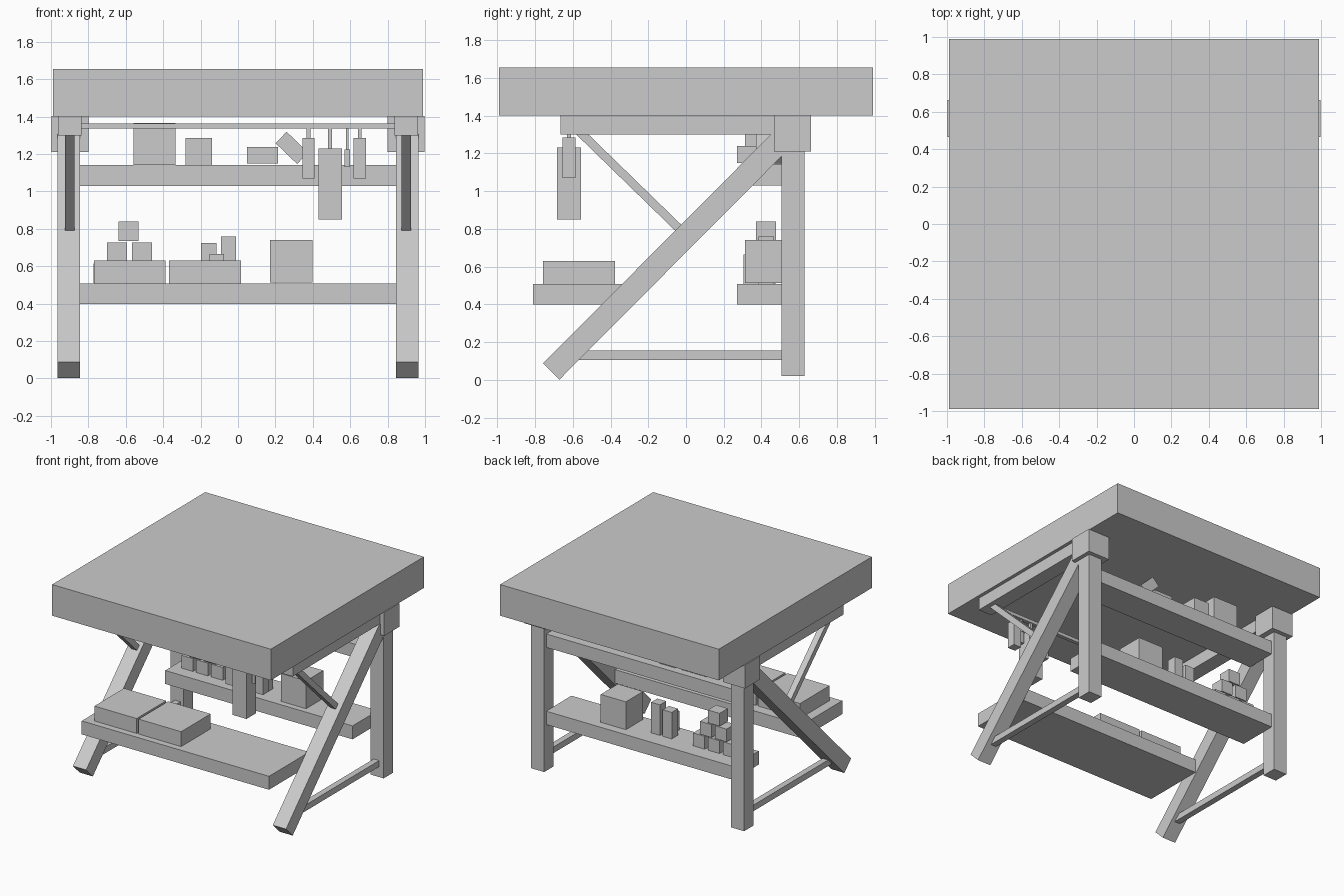
import bpy, math


def box(name, x, y, z, tilt_x=0.0, tilt_y=0.0):
    """Box from (min, max) ranges on each axis, optionally tilted about its centre."""
    bpy.ops.mesh.primitive_cube_add(
        size=1, location=[(r[0] + r[1]) / 2 for r in (x, y, z)])
    ob = bpy.context.object
    ob.name = name
    ob.scale = [r[1] - r[0] for r in (x, y, z)]
    bpy.ops.object.transform_apply(location=False, rotation=False, scale=True)
    ob.rotation_euler = (tilt_x, tilt_y, 0)
    return ob


def beam(name, x, a, b, t):
    """Square-ended beam in the side plane from a to b (y, z), thickness t."""
    length = math.dist(a, b)
    cy, cz = (a[0] + b[0]) / 2, (a[1] + b[1]) / 2
    angle = math.atan2(b[1] - a[1], b[0] - a[0])
    return box(name, x, (cy - length / 2, cy + length / 2),
               (cz - t / 2, cz + t / 2), tilt_x=angle)


# Table top
box("table_top", (-0.99, 0.99), (-0.99, 0.99), (1.40, 1.655))

# Side frames, one on each side
for side, s in (("left", -1), ("right", 1)):
    def span(a, b):
        return tuple(sorted((s * a, s * b)))
    box(side + "_back_post", span(0.845, 0.965), (0.505, 0.627), (0.02, 1.25))
    box(side + "_corner_block", span(0.80, 0.998), (0.465, 0.662), (1.21, 1.402))
    box(side + "_top_rail", span(0.838, 0.962), (-0.665, 0.50), (1.30, 1.402))
    beam(side + "_slanted_leg", span(0.845, 0.965), (-0.714, 0.044), (0.50, 1.264), 0.122)
    beam(side + "_brace", span(0.875, 0.925), (-0.575, 1.325), (-0.03, 0.795), 0.045)
    box(side + "_stretcher", span(0.875, 0.925), (-0.60, 0.53), (0.105, 0.155))

# Shelves
box("front_shelf", (-0.848, 0.848), (-0.81, -0.29), (0.398, 0.508))
box("back_lower_shelf", (-0.848, 0.848), (0.27, 0.60), (0.398, 0.508))
box("back_upper_shelf", (-0.848, 0.848), (0.345, 0.60), (1.03, 1.14))

# Hanging rod with tools (x range, z range, half depth)
box("hanging_rod", (-0.84, 0.84), (-0.635, -0.605), (1.335, 1.362))
tools = [(0.345, 0.41, 1.07, 1.285), (0.43, 0.555, 0.85, 1.23),
         (0.57, 0.60, 1.13, 1.225), (0.617, 0.685, 1.07, 1.285)]
for i, (x0, x1, z0, z1) in enumerate(tools, 1):
    cx, h = (x0 + x1) / 2, (x1 - x0) / 2
    r = min(0.01, h * 0.45)
    box(f"hanging_tool_{i}", (x0, x1), (-0.62 - h, -0.62 + h), (z0, z1))
    box(f"tool_hook_{i}", (cx - r, cx + r), (-0.62 - r, -0.62 + r), (z1, 1.345))

# Flat cases on the front shelf
box("flat_case_left", (-0.77, -0.388), (-0.757, -0.375), (0.508, 0.63))
box("flat_case_right", (-0.37, 0.015), (-0.757, -0.375), (0.508, 0.63))

# Pyramid of small cubes on the lower back shelf
rows = [(-0.72, -0.585, -0.45), (-0.647, -0.513), (-0.585,)]
for level, row in enumerate(rows):
    z0 = 0.51 + level * 0.112
    for i, cx in enumerate(row):
        box(f"stacked_cube_{level}_{i}", (cx - 0.053, cx + 0.053),
            (0.37, 0.476), (z0, z0 + 0.105))

# Jars and crate on the lower back shelf
box("jar_mid", (-0.197, -0.115), (0.385, 0.465), (0.508, 0.725))
box("jar_short", (-0.153, -0.075), (0.305, 0.385), (0.508, 0.665))
box("jar_tall", (-0.09, -0.01), (0.385, 0.465), (0.508, 0.758))
box("crate", (0.17, 0.398), (0.312, 0.535), (0.512, 0.74))

# Boxes on the upper back shelf
box("large_box", (-0.56, -0.335), (0.312, 0.537), (1.14, 1.365))
box("small_box", (-0.28, -0.14), (0.40, 0.54), (1.14, 1.285))
box("flat_box", (0.048, 0.215), (0.27, 0.50), (1.148, 1.238))
box("leaning_box", (0.208, 0.368), (0.37, 0.53), (1.19, 1.275), tilt_y=math.radians(44))
